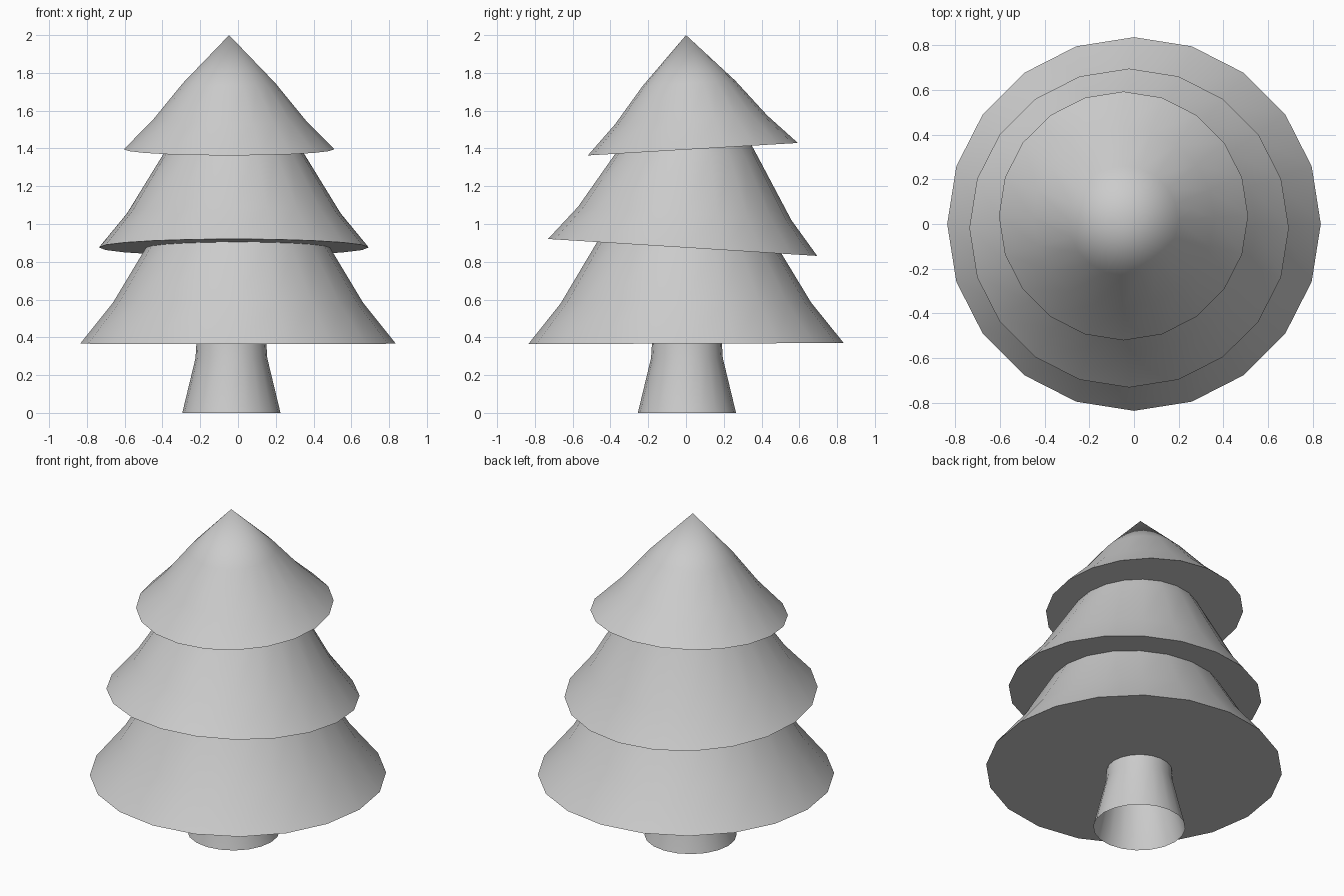
import bpy, bmesh
from math import sin, cos, tau, radians

if "Cube" in bpy.data.objects:
    bpy.data.objects.remove(bpy.data.objects["Cube"])

SIDES = 20


def lathe(name, profile, loc, tilt=0.0, cap_bottom=True, cap_top=True):
    """Turn a (radius, height) profile about its own axis; radius 0 ends in a point."""
    bm = bmesh.new()
    rings = []
    for r, z in profile:
        if r == 0:
            rings.append([bm.verts.new((0, 0, z))])
        else:
            rings.append([bm.verts.new((r * cos(tau * i / SIDES), r * sin(tau * i / SIDES), z))
                          for i in range(SIDES)])
    for a, b in zip(rings, rings[1:]):
        for i in range(SIDES):
            j = (i + 1) % SIDES
            if len(b) == 1:
                bm.faces.new((a[i], a[j], b[0]))
            else:
                bm.faces.new((a[i], a[j], b[j], b[i]))
    if cap_bottom:
        bm.faces.new(rings[0][::-1])
    if cap_top and len(rings[-1]) > 1:
        bm.faces.new(rings[-1])
    mesh = bpy.data.meshes.new(name)
    bm.to_mesh(mesh)
    bm.free()
    ob = bpy.data.objects.new(name, mesh)
    bpy.context.collection.objects.link(ob)
    ob.location = loc
    ob.rotation_euler.x = radians(tilt)
    # smooth sides, crisp rims
    bpy.ops.object.select_all(action='DESELECT')
    ob.select_set(True)
    bpy.context.view_layer.objects.active = ob
    bpy.ops.object.shade_smooth_by_angle(angle=radians(35))
    return ob


# flared trunk, open underneath
lathe("trunk", [(0.26, 0), (0.19, 0.29), (0.18, 0.45)],
      (-0.035, 0.005, 0), cap_bottom=False, cap_top=False)

# three branch tiers, each slightly tilted
lathe("lower_branches", [(0.835, 0), (0.663, 0.215), (0.48, 0.52), (0.39, 0.68)],
      (0, 0, 0.367), 0.2)
lathe("middle_branches", [(0.714, 0), (0.566, 0.18), (0.37, 0.50), (0.27, 0.66)],
      (-0.022, -0.018, 0.876), -3.6)
lathe("top_branches", [(0.557, 0), (0.404, 0.155), (0.245, 0.35), (0, 0.605)],
      (-0.047, 0.036, 1.396), 3.4)
